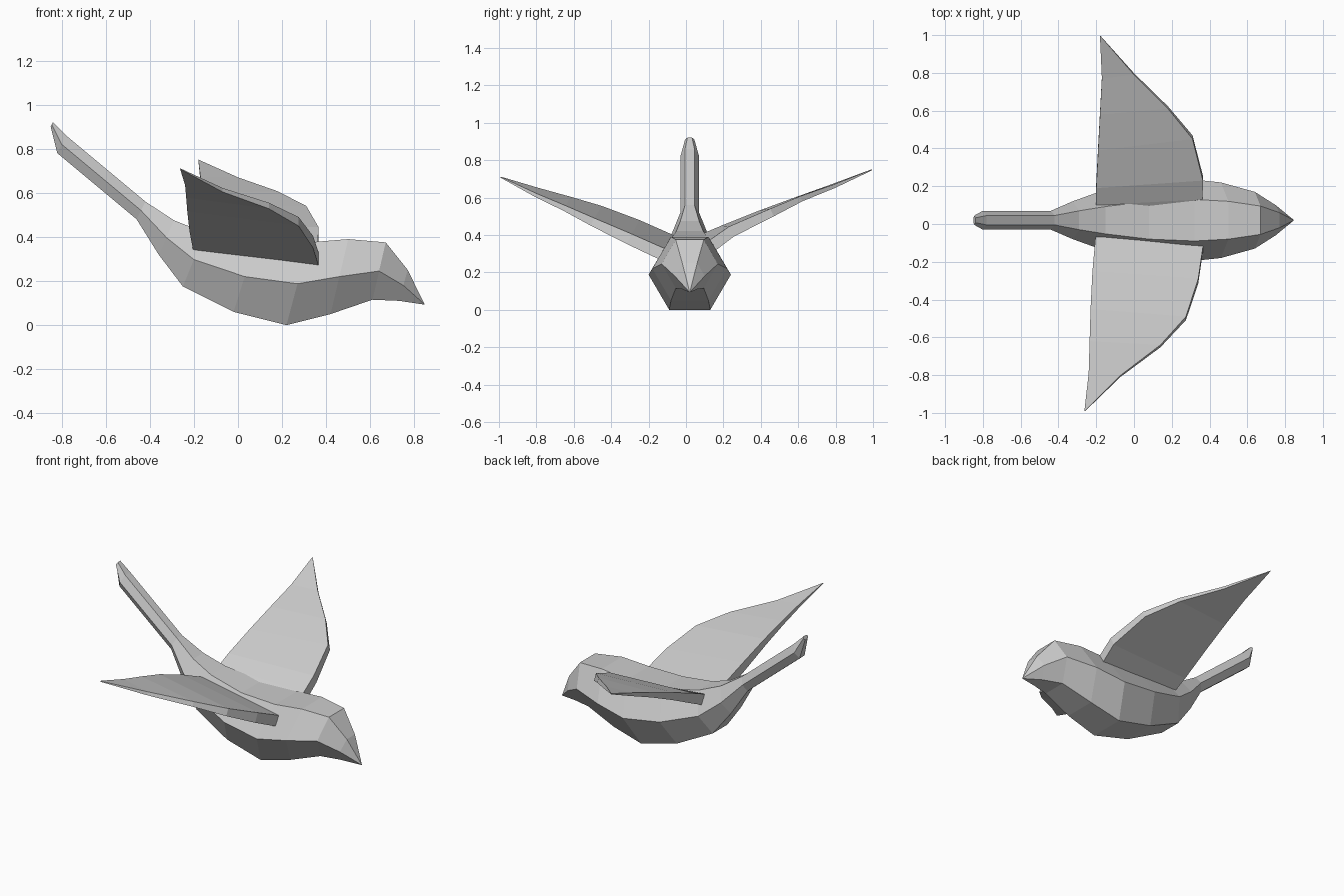
import bpy, bmesh
from mathutils import Vector

AXIS_Y = 0.02  # the body sits slightly off the world centre line


def loft(name, rings):
    """Skin a list of equal-length closed rings and cap both ends."""
    bm = bmesh.new()
    rows = [[bm.verts.new(p) for p in ring] for ring in rings]
    n = len(rows[0])
    for a, b in zip(rows, rows[1:]):
        for i in range(n):
            j = (i + 1) % n
            bm.faces.new((a[i], a[j], b[j], b[i]))
    bm.faces.new(rows[0])
    bm.faces.new(rows[-1])
    bmesh.ops.remove_doubles(bm, verts=bm.verts, dist=0.0005)
    bmesh.ops.recalc_face_normals(bm, faces=bm.faces)
    mesh = bpy.data.meshes.new(name)
    bm.to_mesh(mesh)
    bm.free()
    obj = bpy.data.objects.new(name, mesh)
    bpy.context.collection.objects.link(obj)
    return obj


# Body, head and tail: tilted hexagons (bottom x, bottom z, top x, top z, half width)
sections = [
    (-0.85, 0.90, -0.84, 0.92, 0.025),
    (-0.82, 0.78, -0.78, 0.86, 0.05),
    (-0.46, 0.48, -0.42, 0.56, 0.05),
    (-0.36, 0.32, -0.29, 0.475, 0.10),
    (-0.25, 0.175, -0.15, 0.42, 0.145),
    (-0.02, 0.06, 0.08, 0.38, 0.20),
    (0.22, 0.00, 0.32, 0.375, 0.22),
    (0.42, 0.05, 0.50, 0.39, 0.20),
    (0.61, 0.115, 0.67, 0.375, 0.15),
    (0.73, 0.11, 0.77, 0.25, 0.08),
    (0.845, 0.093, 0.845, 0.097, 0.002),
]


def hexagon(xb, zb, xt, zt, w):
    xm, zm = (xb + xt) / 2, (zb + zt) / 2
    corners = [(xt, w / 2, zt), (xm, w, zm), (xb, w / 2, zb),
               (xb, -w / 2, zb), (xm, -w, zm), (xt, -w / 2, zt)]
    return [(x, AXIS_Y + y, z) for x, y, z in corners]


loft("bird_body", [hexagon(*s) for s in sections])

# Wings: leading and trailing edge paths along the top, thinning to the tip
thickness = [0.065, 0.065, 0.06, 0.045, 0.03, 0.02, 0.004]


def wing(name, lead, trail, side):
    down = Vector((0, 0.42 * side, -0.9))
    rings = []
    for l, t, h in zip(lead, trail, thickness):
        l, t = Vector(l), Vector(t)
        rings.append([l, t, t + down * h, l + down * h])
    loft(name, rings)


wing("wing_front",
     [(0.36, -0.03, 0.285), (0.365, -0.12, 0.33), (0.34, -0.29, 0.405),
      (0.275, -0.49, 0.49), (0.14, -0.64, 0.555), (-0.07, -0.80, 0.622),
      (-0.26, -0.99, 0.71)],
     [(-0.20, -0.02, 0.375), (-0.205, -0.08, 0.405), (-0.22, -0.25, 0.48),
      (-0.23, -0.45, 0.555), (-0.235, -0.62, 0.605), (-0.24, -0.79, 0.652),
      (-0.262, -0.985, 0.71)], -1)

wing("wing_back",
     [(0.36, 0.06, 0.325), (0.363, 0.13, 0.375), (0.365, 0.23, 0.445),
      (0.31, 0.45, 0.54), (0.18, 0.61, 0.607), (0.0, 0.79, 0.67),
      (-0.178, 0.995, 0.75)],
     [(-0.20, 0.05, 0.38), (-0.20, 0.10, 0.412), (-0.20, 0.19, 0.45),
      (-0.19, 0.39, 0.53), (-0.18, 0.58, 0.60), (-0.17, 0.77, 0.668),
      (-0.18, 0.99, 0.75)], 1)
